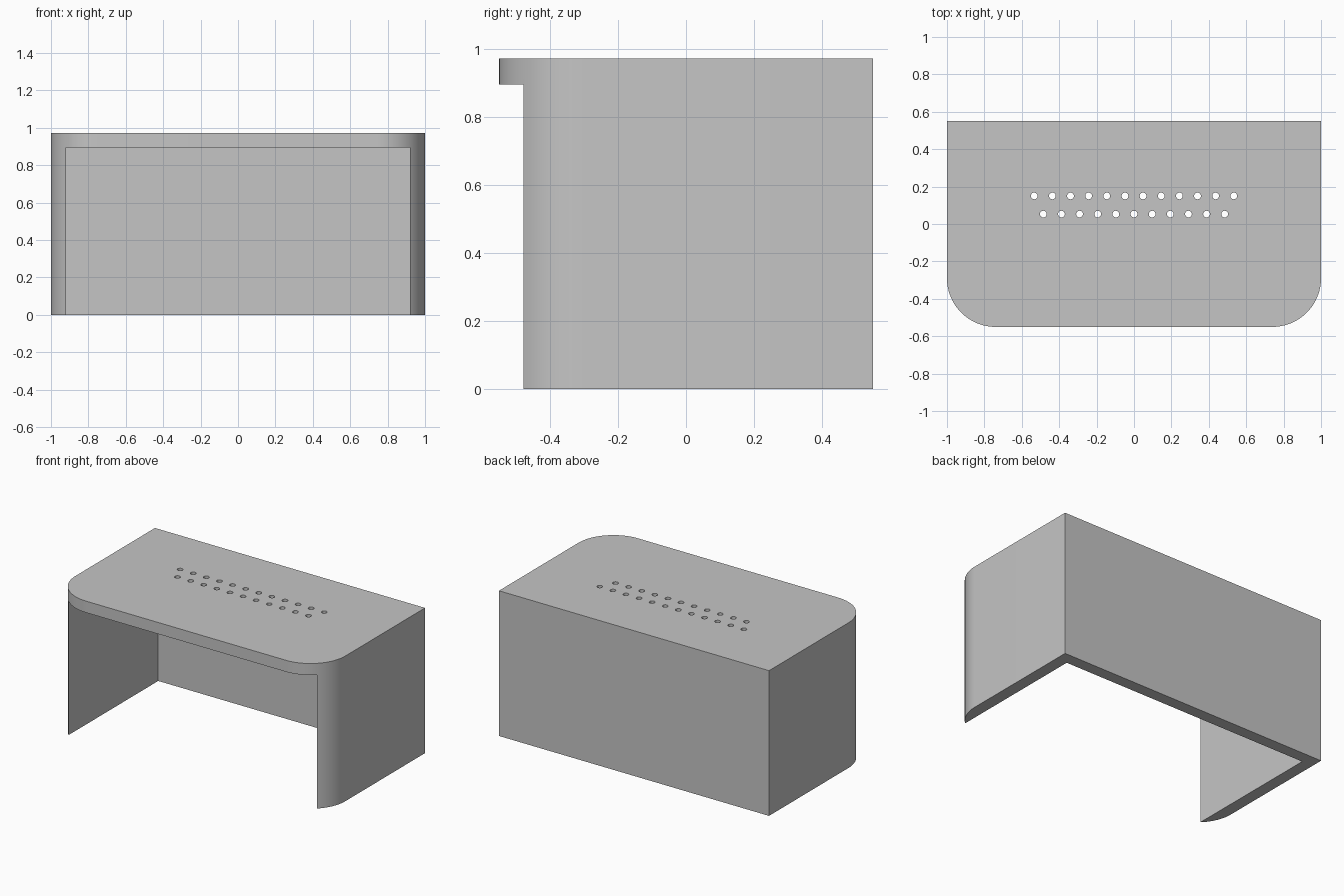
import bpy
import bmesh
from math import pi, sin, cos, radians
from mathutils import Matrix, Vector

default = bpy.data.objects.get("Cube")
if default:
    bpy.data.objects.remove(default, do_unlink=True)

HALF_W, HALF_D, HEIGHT = 1.0, 0.55, 0.972
WALL, RADIUS = 0.08, 0.26
HOLE_RADIUS, PITCH = 0.018, 0.097

grey = bpy.data.materials.new("plain grey")
grey.use_nodes = True
grey.diffuse_color = (0.56, 0.56, 0.56, 1)
grey.node_tree.nodes["Principled BSDF"].inputs["Base Color"].default_value = grey.diffuse_color


def make_object(name, bm):
    bmesh.ops.recalc_face_normals(bm, faces=bm.faces)
    mesh = bpy.data.meshes.new(name)
    bm.to_mesh(mesh)
    bm.free()
    mesh.materials.append(grey)
    obj = bpy.data.objects.new(name, mesh)
    bpy.context.collection.objects.link(obj)
    return obj


def carve(target, cutter):
    """Subtract the cutter from the target, then discard it."""
    cutter.hide_render = True
    mod = target.modifiers.new("cut", "BOOLEAN")
    mod.operation = "DIFFERENCE"
    mod.solver = "EXACT"
    mod.object = cutter
    bpy.context.view_layer.objects.active = target
    bpy.ops.object.modifier_apply(modifier=mod.name)
    bpy.data.objects.remove(cutter, do_unlink=True)


# Outer body: square back corners, rounded front corners
def front_corner(side, steps=24):
    cx, cy = side * (HALF_W - RADIUS), -HALF_D + RADIUS
    angles = [i / steps * pi / 2 for i in range(steps + 1)]
    return [(cx + side * RADIUS * sin(a), cy - RADIUS * cos(a)) for a in angles]


outline = front_corner(1) + [(HALF_W, HALF_D), (-HALF_W, HALF_D)] + front_corner(-1)[::-1]
bm = bmesh.new()
base = bm.faces.new([bm.verts.new((x, y, 0)) for x, y in outline])
extruded = bmesh.ops.extrude_face_region(bm, geom=[base], use_keep_orig=True)
top = [v for v in extruded["geom"] if isinstance(v, bmesh.types.BMVert)]
bmesh.ops.translate(bm, verts=top, vec=(0, 0, HEIGHT))
shell = make_object("desk_shell", bm)

# Cavity open at the front and underneath
low = Vector((-HALF_W + WALL, -HALF_D - 0.2, -0.2))
high = Vector((HALF_W - WALL, HALF_D - WALL, HEIGHT - WALL + 0.003))
bm = bmesh.new()
size = high - low
bmesh.ops.create_cube(bm, size=1, matrix=Matrix.Translation((low + high) / 2) @ Matrix.Diagonal((*size, 1)))
carve(shell, make_object("cavity_cutter", bm))

# Two staggered rows of round holes through the top
bm = bmesh.new()
for count, y in ((12, 0.15), (11, 0.053)):
    for i in range(count):
        x = (i - (count - 1) / 2) * PITCH
        bmesh.ops.create_cone(bm, cap_ends=True, segments=24, radius1=HOLE_RADIUS,
                              radius2=HOLE_RADIUS, depth=0.3,
                              matrix=Matrix.Translation((x, y, HEIGHT - WALL / 2)))
carve(shell, make_object("hole_cutter", bm))

# Smooth the curved corners and hole walls, keep the edges sharp
bpy.ops.object.select_all(action="DESELECT")
shell.select_set(True)
bpy.context.view_layer.objects.active = shell
bpy.ops.object.shade_smooth_by_angle(angle=radians(30))
